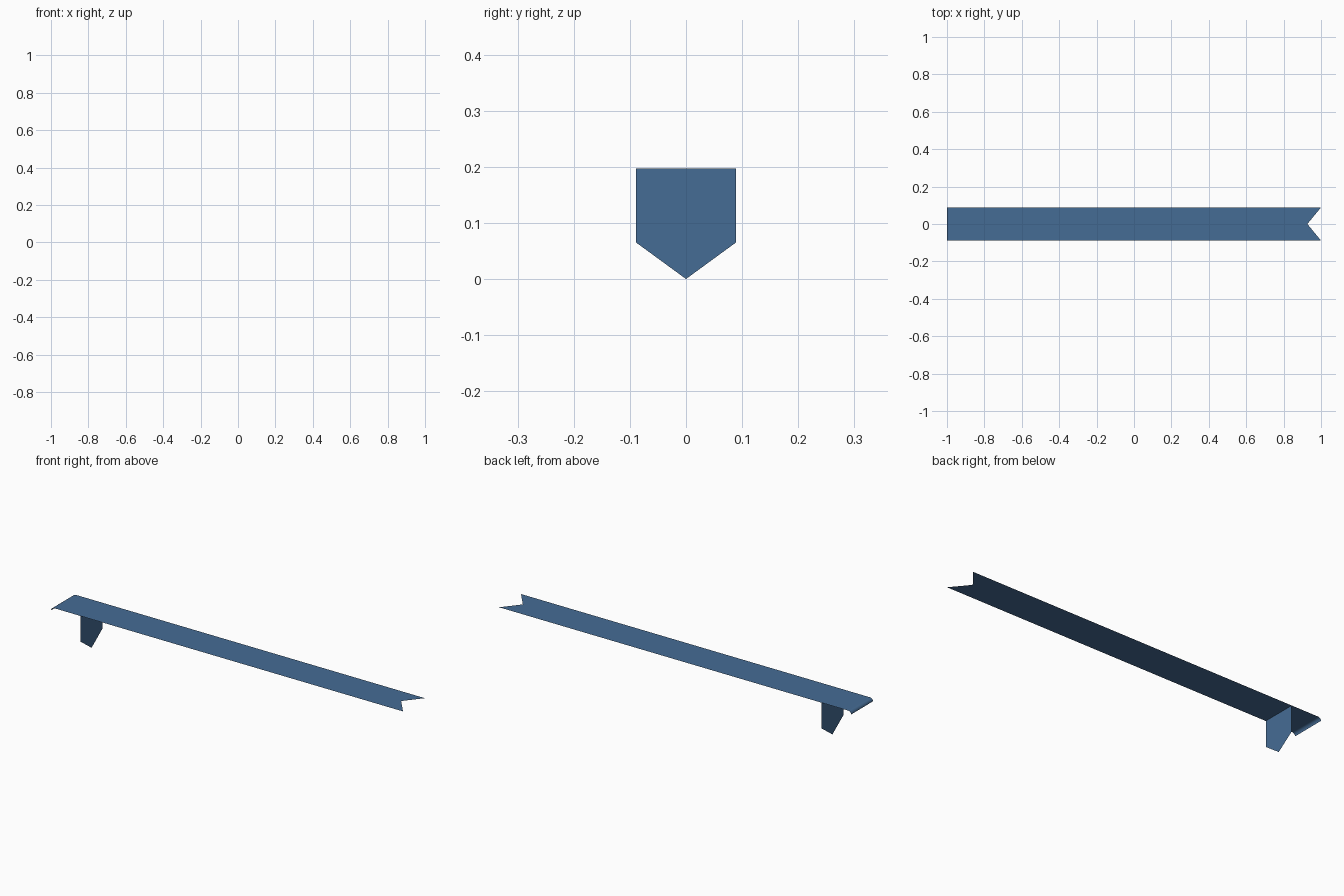
import bpy, bmesh, math

if "Cube" in bpy.data.objects:
    bpy.data.objects.remove(bpy.data.objects["Cube"])

HALF_W = 0.089      # half width of the ribbon
TOP = 0.197         # height of the flat strip
LIP_R = 0.016       # radius of the rolled end

blue = bpy.data.materials.new("ribbon blue")
blue.diffuse_color = (0.06, 0.15, 0.30, 1)
blue.use_nodes = True
blue.node_tree.nodes["Principled BSDF"].inputs["Base Color"].default_value = blue.diffuse_color


def make_sheet(name, build):
    bm = bmesh.new()
    build(bm)
    mesh = bpy.data.meshes.new(name)
    bm.to_mesh(mesh)
    bm.free()
    mesh.materials.append(blue)
    obj = bpy.data.objects.new(name, mesh)
    bpy.context.collection.objects.link(obj)
    return obj


# Long flat strip: rolled-down left end, swallowtail notch at the right end
def strip(bm):
    steps = 6
    profile = []
    for i in range(steps + 1):
        a = math.pi / 2 * i / steps
        profile.append((-1 + LIP_R - LIP_R * math.cos(a),
                        TOP - LIP_R + LIP_R * math.sin(a)))
    rows = [[bm.verts.new((x, y, z)) for y in (-HALF_W, HALF_W)] for x, z in profile]
    for (a, b), (c, d) in zip(rows, rows[1:]):
        bm.faces.new((a, c, d, b)).smooth = True
    near, far = rows[-1]
    mid = bm.verts.new((profile[-1][0], 0, TOP))
    tip = bm.verts.new((0.927, 0, TOP))
    right = [bm.verts.new((1, y, TOP)) for y in (-HALF_W, HALF_W)]
    bm.faces.new((near, right[0], tip, mid))
    bm.faces.new((mid, tip, right[1], far))


# Pointed tab hanging under the strip near the rolled end
def tab(bm):
    outline = [(-HALF_W, TOP), (-HALF_W, 0.065), (0, 0), (HALF_W, 0.065), (HALF_W, TOP)]
    bm.faces.new([bm.verts.new((-0.832, y, z)) for y, z in outline])


make_sheet("ribbon_strip", strip)
make_sheet("hanging_tab", tab)
